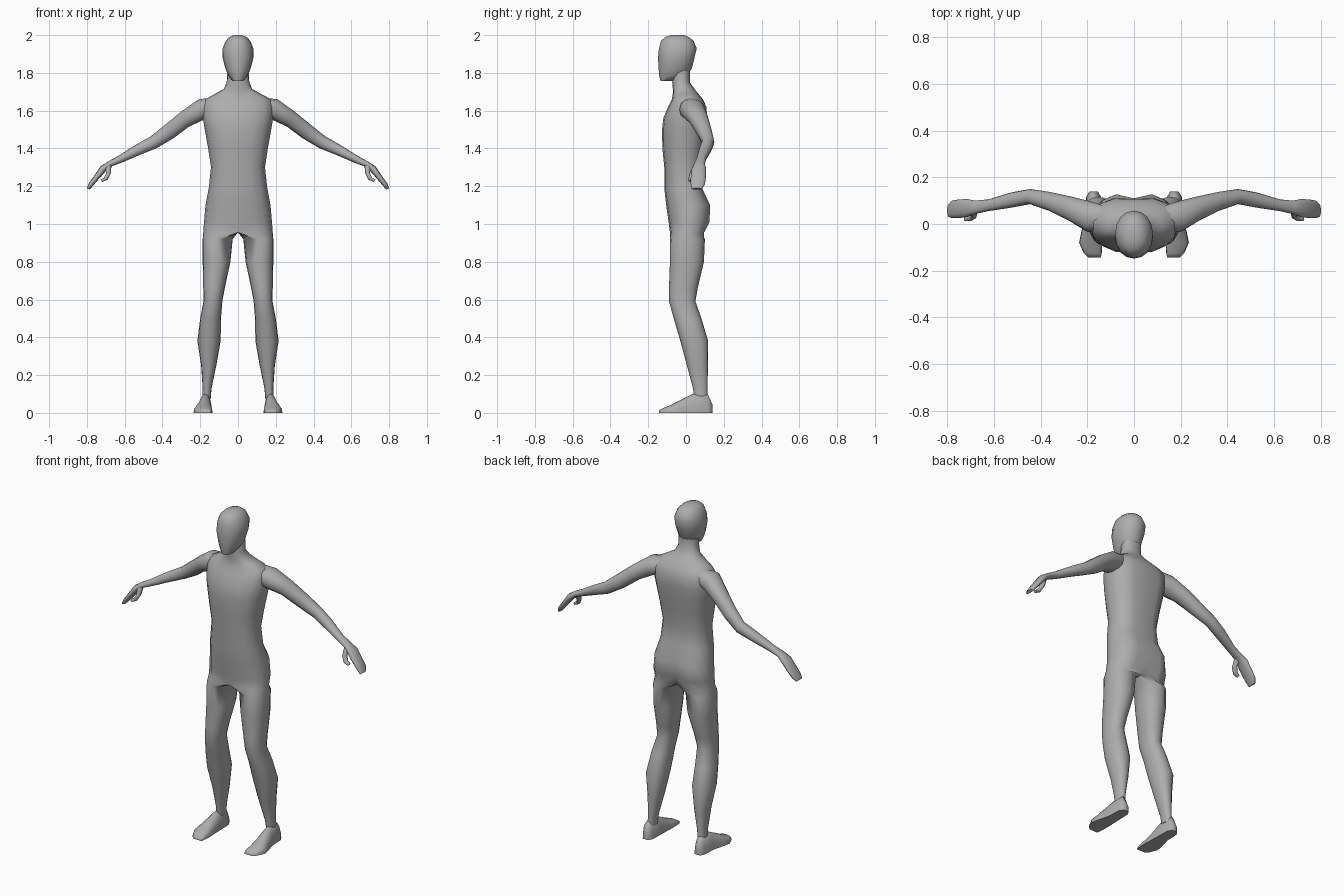
import bpy, bmesh, math
from mathutils import Vector

if "Cube" in bpy.data.objects:
    bpy.data.objects.remove(bpy.data.objects["Cube"])

grey = bpy.data.materials.new("plain grey")
grey.diffuse_color = (0.42, 0.42, 0.42, 1)
grey.use_nodes = True
grey.node_tree.nodes["Principled BSDF"].inputs["Base Color"].default_value = grey.diffuse_color


def spow(v, p):
    return math.copysign(abs(v) ** p, v)


def loft(name, rings, mirror=True):
    """Skin closed rings of equal length into one capped smooth object."""
    bm = bmesh.new()
    loops = [[bm.verts.new(p) for p in r] for r in rings]
    n = len(loops[0])
    for a, b in zip(loops, loops[1:]):
        for i in range(n):
            j = (i + 1) % n
            bm.faces.new((a[i], a[j], b[j], b[i]))
    bm.faces.new(loops[0])
    bm.faces.new(loops[-1])
    bmesh.ops.recalc_face_normals(bm, faces=bm.faces)
    # open the wall on the centre plane so the halves weld together
    wall = [f for f in bm.faces if all(abs(v.co.x) < 1e-5 for v in f.verts)]
    bmesh.ops.delete(bm, geom=wall, context='FACES')
    me = bpy.data.meshes.new(name)
    bm.to_mesh(me)
    bm.free()
    me.materials.append(grey)
    ob = bpy.data.objects.new(name, me)
    bpy.context.collection.objects.link(ob)
    bpy.ops.object.select_all(action='DESELECT')
    ob.select_set(True)
    bpy.context.view_layer.objects.active = ob
    if mirror:
        m = ob.modifiers.new("mirror", 'MIRROR')
        m.merge_threshold = 0.0005
        bpy.ops.object.modifier_apply(modifier=m.name)
    bpy.ops.object.shade_smooth_by_angle(angle=math.radians(65))
    return ob


def oval(z, x0, x1, y0, y1, p=0.9, n=16):
    """Horizontal rounded ring, starting at the front (-y) going to +x."""
    pts = []
    for i in range(n):
        a = -math.pi / 2 + 2 * math.pi * i / n
        pts.append(Vector(((x0 + x1) / 2 + (x1 - x0) / 2 * spow(math.cos(a), p),
                           (y0 + y1) / 2 + (y1 - y0) / 2 * spow(math.sin(a), p), z)))
    return pts


def half_oval(z, w, y0, y1, groove=0.0, n=16):
    """Half of a torso ring, with its inner points on the centre plane."""
    h = n // 2
    pts = oval(z, -w, w, y0, y1, 0.85, n)[:h + 1]
    pts[0].x = pts[h].x = 0
    pts[h].y -= groove
    back = pts[h].y
    for i in range(1, h):
        pts.append(Vector((0, back + (y0 - back) * i / h, z)))
    return pts


def limb_ring(tx, tz, bx, bz, y0, y1, n=12):
    """Ring across a limb from its top and bottom points and its depth."""
    c = Vector(((tx + bx) / 2, (y0 + y1) / 2, (tz + bz) / 2))
    u = Vector(((tx - bx) / 2, 0, (tz - bz) / 2))
    v = Vector((0, (y1 - y0) / 2, 0))
    return [c + u * spow(math.cos(a), 0.9) + v * spow(math.sin(a), 0.9)
            for a in (2 * math.pi * i / n for i in range(n))]


# legs, torso and neck as one skin
legs = [(.07, .145, .19, .045, .115), (.13, .14, .187, .037, .113),
        (.25, .115, .195, .005, .117), (.38, .092, .215, -.03, .117),
        (.50, .09, .20, -.065, .082), (.59, .083, .183, -.09, .05),
        (.66, .07, .184, -.09, .062), (.80, .04, .187, -.085, .095),
        (.92, .028, .187, -.085, .10)]
torso = [(.955, .184, -.085, .102, .02), (1.01, .18, -.092, .132, .03),
         (1.10, .172, -.105, .135, .025), (1.19, .155, -.115, .092, .01),
         (1.30, .143, -.115, .085, .012), (1.40, .158, -.125, .10, .015),
         (1.50, .176, -.127, .115, .018), (1.56, .186, -.12, .12, .018),
         (1.62, .19, -.095, .115, .01), (1.66, .175, -.075, .09, 0),
         (1.69, .12, -.07, .065, 0), (1.715, .075, -.07, .045, 0),
         (1.75, .06, -.073, .02, 0), (1.81, .056, -.068, .02, 0)]
loft("body_and_legs", [oval(*r) for r in legs] + [half_oval(*r) for r in torso])

# head
head = [(1.758, .03, -.135, -.055), (1.785, .05, -.142, 0), (1.82, .066, -.145, .03),
        (1.88, .082, -.148, .045), (1.93, .081, -.143, .057), (1.97, .065, -.132, .04),
        (1.99, .045, -.11, .015), (2.0, .02, -.075, -.01)]
loft("head", [oval(z, -w, w, a, b, 0.95) for z, w, a, b in head], mirror=False)

# arms with mitten hands
arm = [(.13, 1.67, .13, 1.57, -.03, .08), (.21, 1.66, .185, 1.55, -.035, .10),
       (.30, 1.595, .26, 1.515, .015, .12), (.38, 1.53, .34, 1.455, .055, .137),
       (.46, 1.465, .43, 1.402, .085, .15), (.54, 1.42, .51, 1.37, .07, .135),
       (.635, 1.36, .615, 1.325, .055, .105), (.69, 1.33, .675, 1.303, .042, .10),
       (.728, 1.305, .70, 1.28, .03, .107), (.765, 1.25, .735, 1.24, .025, .105),
       (.79, 1.215, .765, 1.205, .025, .10), (.80, 1.19, .785, 1.182, .03, .085)]
loft("arms", [limb_ring(*r) for r in arm])

# curled thumbs
thumb = [(.705, 1.31, .67, 1.31, .04, .075), (.698, 1.27, .673, 1.268, .02, .052),
         (.71, 1.245, .69, 1.235, .012, .04), (.728, 1.235, .718, 1.222, .012, .034)]
loft("thumbs", [limb_ring(*r, n=8) for r in thumb])

# feet: flat-soled arches from heel to toe (y, inner x, outer x, height)
foot = [(.14, .155, .19, .045), (.115, .141, .205, .10), (.035, .139, .208, .10),
        (-.03, .137, .225, .068), (-.08, .135, .235, .042),
        (-.125, .138, .215, .024), (-.144, .142, .195, .012)]


def arch(y, x0, x1, h, n=10):
    pts = []
    for i in range(n + 1):
        a = math.pi * i / n
        pts.append(Vector(((x0 + x1) / 2 + (x1 - x0) / 2 * math.cos(a), y,
                           h * math.sin(a) + (0.012 * min(1, h / .03) if 0 < i < n else 0) * (1 - math.sin(a)))))
    return pts


loft("feet", [arch(*r) for r in foot])
